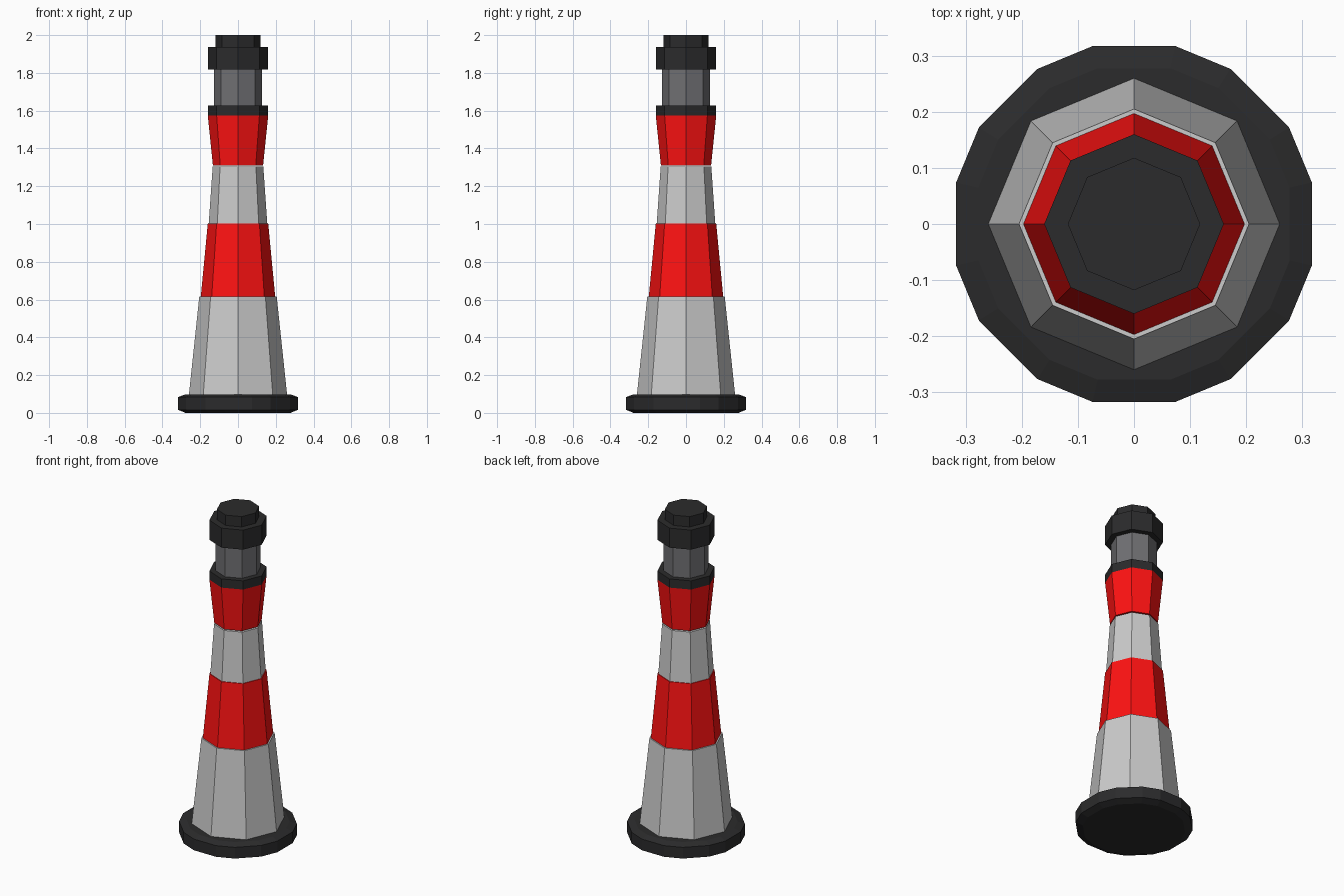
import bpy, bmesh
from math import pi, sin, cos, atan2

if "Cube" in bpy.data.objects:
    bpy.data.objects.remove(bpy.data.objects["Cube"])


def material(name, rgb):
    m = bpy.data.materials.new(name)
    m.diffuse_color = (*rgb, 1)
    m.use_nodes = True
    m.node_tree.nodes["Principled BSDF"].inputs["Base Color"].default_value = m.diffuse_color
    return m


WHITE = material("white_paint", (0.8, 0.8, 0.8))
RED = material("red_paint", (1.0, 0.006, 0.006))
DARK = material("dark_metal", (0.024, 0.024, 0.025))
GLASS = material("lantern_grey", (0.16, 0.16, 0.17))

OCTAGON = [i * pi / 4 for i in range(8)]


def stack(name, profile, mat, angles=OCTAGON):
    """Closed faceted solid from (radius, z) rings."""
    bm = bmesh.new()
    rings = [[bm.verts.new((r * cos(a), r * sin(a), z)) for a in angles]
             for r, z in profile]
    n = len(angles)
    for lo, hi in zip(rings, rings[1:]):
        for i in range(n):
            j = (i + 1) % n
            bm.faces.new((lo[i], lo[j], hi[j], hi[i]))
    bm.faces.new(rings[0][::-1])
    bm.faces.new(rings[-1])
    me = bpy.data.meshes.new(name)
    bm.to_mesh(me)
    bm.free()
    me.materials.append(mat)
    ob = bpy.data.objects.new(name, me)
    bpy.context.collection.objects.link(ob)
    return ob


# Foundation: octagon with cut corners and shallow sloped rims
half = atan2(0.074, 0.317)
base_angles = [i * pi / 4 + s * half for i in range(8) for s in (-1, 1)]
stack("foundation", [(0.285, 0.0), (0.3255, 0.016), (0.3255, 0.084), (0.285, 0.098)],
      DARK, base_angles)

# Tapered striped tower
stack("lower_white_band", [(0.26, 0.095), (0.205, 0.615)], WHITE)
stack("lower_red_band", [(0.197, 0.615), (0.16, 1.002)], RED)
stack("upper_white_band", [(0.155, 1.002), (0.134, 1.304)], WHITE)
stack("upper_red_band", [(0.133, 1.311), (0.16, 1.575)], RED)

# Gallery, lantern room and roof
stack("gallery", [(0.16, 1.575), (0.16, 1.628)], DARK)
stack("lantern_room", [(0.126, 1.628), (0.126, 1.818)], GLASS)
stack("roof", [(0.16, 1.818), (0.16, 1.937)], DARK)
stack("roof_cap", [(0.118, 1.937), (0.118, 2.0)], DARK)
